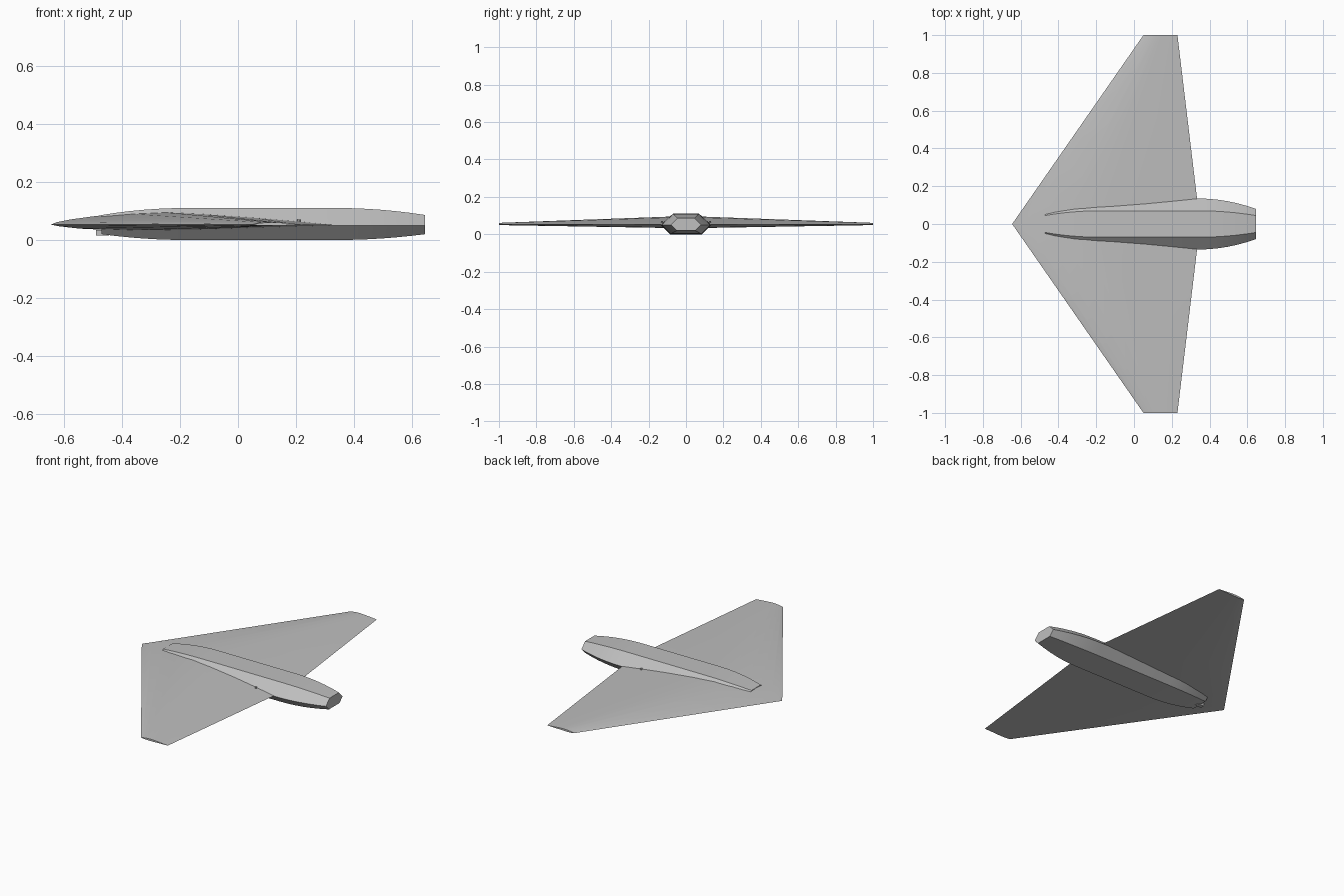
import bpy, bmesh, math

cube = bpy.data.objects.get("Cube")
if cube:
    bpy.data.objects.remove(cube, do_unlink=True)

grey = bpy.data.materials.new("light_grey")
grey.use_nodes = True
colour = (0.52, 0.52, 0.52, 1)
grey.diffuse_color = colour
grey.node_tree.nodes["Principled BSDF"].inputs["Base Color"].default_value = colour


def loft(name, sections, smooth=None):
    """Skin a row of closed sections and cap both ends."""
    bm = bmesh.new()
    rings = [[bm.verts.new(p) for p in s] for s in sections]
    for a, b in zip(rings, rings[1:]):
        n = len(a)
        for i in range(n):
            j = (i + 1) % n
            bm.faces.new((a[i], a[j], b[j], b[i]))
    bm.faces.new(rings[0])
    bm.faces.new(rings[-1])
    bmesh.ops.recalc_face_normals(bm, faces=bm.faces)
    mesh = bpy.data.meshes.new(name)
    bm.to_mesh(mesh)
    bm.free()
    mesh.materials.append(grey)
    obj = bpy.data.objects.new(name, mesh)
    bpy.context.collection.objects.link(obj)
    if smooth:
        bpy.ops.object.select_all(action='DESELECT')
        obj.select_set(True)
        bpy.context.view_layer.objects.active = obj
        bpy.ops.object.shade_smooth_by_angle(angle=math.radians(smooth))
    return obj


# Delta wing: airfoil as (fraction of chord, height per chord)
airfoil = [(0, 0), (0.02, 0.008), (0.07, 0.018), (0.15, 0.029), (0.25, 0.039),
           (0.37, 0.045), (0.5, 0.039), (0.7, 0.025), (0.85, 0.012), (1, -0.002),
           (0.7, -0.011), (0.45, -0.019), (0.25, -0.021), (0.1, -0.014), (0.03, -0.006)]


def wing_section(y, front, back):
    chord = back - front
    return [(front + chord * u, y, 0.053 + chord * h) for u, h in airfoil]


loft("delta_wing", [wing_section(-1, 0.05, 0.23),
                    wing_section(0, -0.645, 0.35),
                    wing_section(1, 0.05, 0.23)], smooth=30)


# Six-sided body, easing to a smaller section at both ends
def body_section(x, t):
    s = t * t
    flat = 0.07 - 0.025 * s
    low = 0.085 - 0.035 * s
    side = 0.135 - 0.055 * s
    top, bottom = 0.11 - 0.024 * s, 0.02 * s
    return [(x, flat, top), (x, side, 0.05), (x, low, bottom),
            (x, -low, bottom), (x, -side, 0.05), (x, -flat, top)]


steps = 6
nose = [body_section(-0.18 - 0.29 * i / steps, i / steps) for i in range(steps, -1, -1)]
tail = [body_section(0.34 + 0.305 * i / steps, i / steps) for i in range(steps + 1)]
loft("fuselage", nose + tail, smooth=20)

# Small sensor block under the nose
loft("nose_sensor", [[(x, -0.012, 0.015), (x, 0.012, 0.015), (x, 0.012, 0.035), (x, -0.012, 0.035)]
                     for x in (-0.49, -0.445)])

# Small pins where the trailing edge meets the body
for label, side in (("left", 1), ("right", -1)):
    bpy.ops.mesh.primitive_cylinder_add(vertices=8, radius=0.006, depth=0.02,
                                        location=(0.21, side * 0.128, 0.06))
    pin = bpy.context.object
    pin.name = label + "_body_pin"
    pin.data.materials.append(grey)
